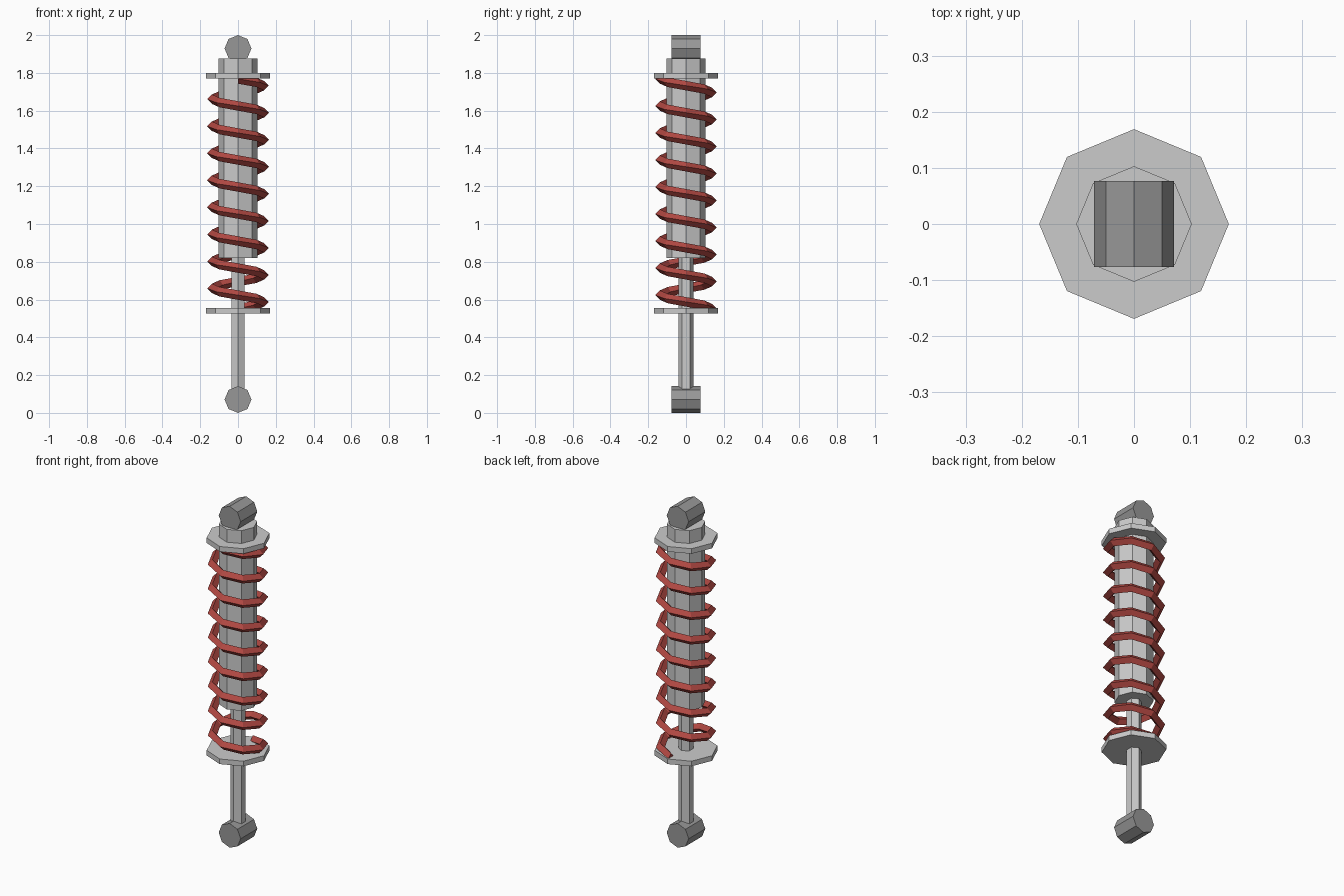
import bpy, bmesh, math
from mathutils import Vector

if "Cube" in bpy.data.objects:
    bpy.data.objects.remove(bpy.data.objects["Cube"])


def material(name, color):
    m = bpy.data.materials.new(name)
    m.diffuse_color = (*color, 1)
    m.use_nodes = True
    m.node_tree.nodes["Principled BSDF"].inputs["Base Color"].default_value = m.diffuse_color
    return m


light = material("light_grey", (0.60, 0.60, 0.60))
dark = material("dark_grey", (0.31, 0.31, 0.31))
red = material("red", (0.44, 0.065, 0.055))


def loft(name, rings, mat):
    """Skin a list of equal rings and cap both ends."""
    bm = bmesh.new()
    loops = [[bm.verts.new(p) for p in ring] for ring in rings]
    n = len(loops[0])
    for a, b in zip(loops, loops[1:]):
        for i in range(n):
            j = (i + 1) % n
            bm.faces.new((a[i], a[j], b[j], b[i]))
    bm.faces.new(loops[0][::-1])
    bm.faces.new(loops[-1])
    bmesh.ops.recalc_face_normals(bm, faces=bm.faces)
    mesh = bpy.data.meshes.new(name)
    bm.to_mesh(mesh)
    bm.free()
    mesh.materials.append(mat)
    obj = bpy.data.objects.new(name, mesh)
    bpy.context.collection.objects.link(obj)
    return obj


def polygon(sides, r, start=0.0):
    angles = [start + math.tau * i / sides for i in range(sides)]
    return [(r * math.cos(a), r * math.sin(a)) for a in angles]


def upright(name, sides, r, z0, z1, mat, start=0.0):
    pts = polygon(sides, r, start)
    return loft(name, [[(x, y, z) for x, y in pts] for z in (z0, z1)], mat)


# Damper body, piston rod and spring seats
upright("damper_body", 8, 0.103, 0.82, 1.875, light)
upright("piston_rod", 6, 0.041, 0.10, 0.95, light, math.pi / 2)
upright("lower_spring_seat", 8, 0.169, 0.525, 0.555, light)
upright("upper_spring_seat", 8, 0.169, 1.77, 1.80, light)

# Mounting eyes lying along y
for name, zc in (("lower_mount", 0.071), ("upper_mount", 1.929)):
    pts = polygon(8, 0.071)
    loft(name, [[(x, y, zc + z) for x, z in pts] for y in (-0.077, 0.077)], dark)

# Coil spring: diamond wire, eight segments per turn, 8.5 turns downwards
TURNS, STEPS, R, WIRE = 8.5, 8, 0.138, 0.025
Z_TOP, Z_BOTTOM = 1.768, 0.552
count = int(TURNS * STEPS)
rings = []
for k in range(count + 1):
    a = -math.pi / 2 + math.tau * k / STEPS
    out = Vector((math.cos(a), math.sin(a), 0))
    centre = out * R + Vector((0, 0, Z_TOP + (Z_BOTTOM - Z_TOP) * k / count))
    rings.append([centre + out * u + Vector((0, 0, v)) for u, v in polygon(4, WIRE)])
loft("coil_spring", rings, red)
